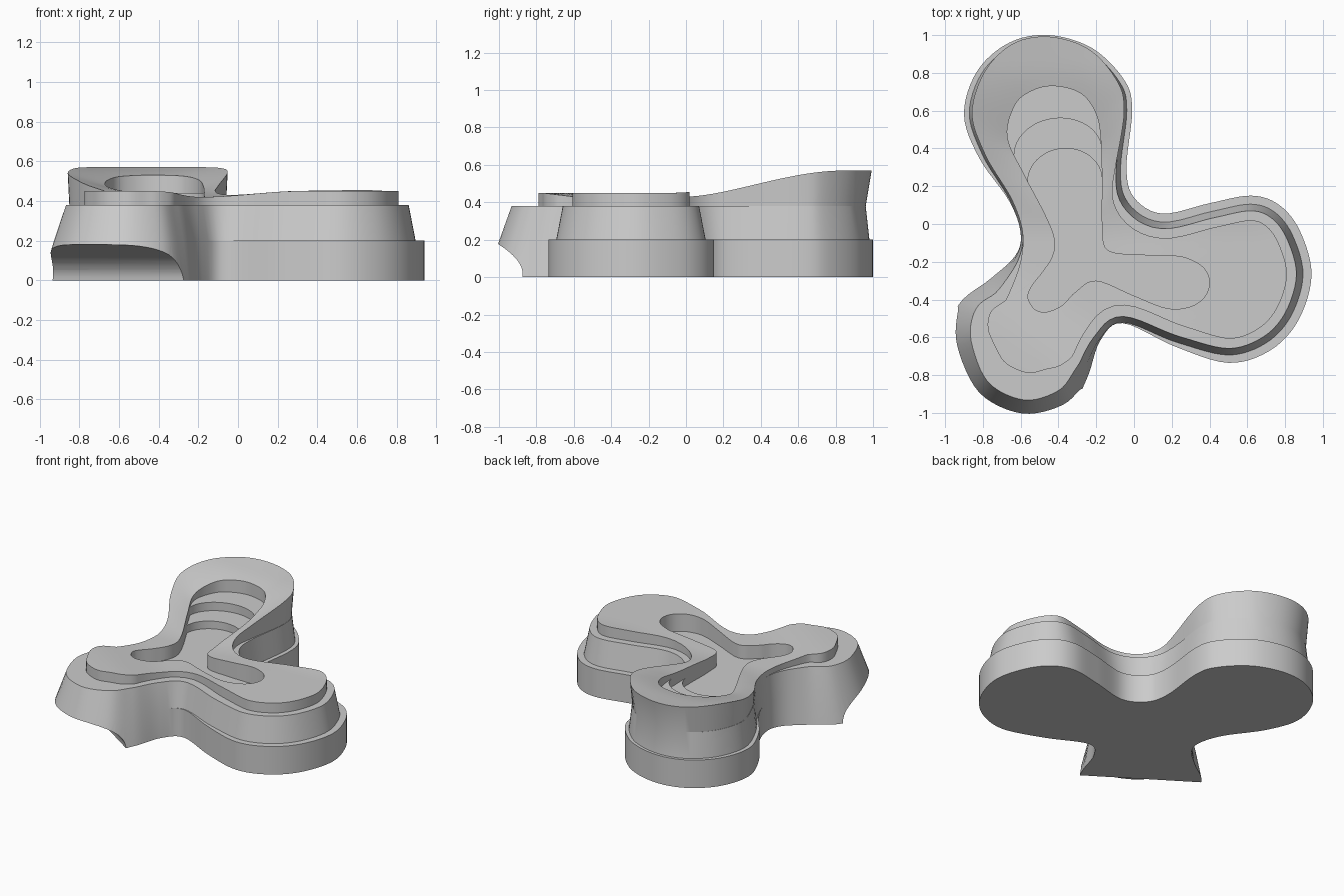
import bpy, bmesh, math
from mathutils import Vector

if "Cube" in bpy.data.objects:
    bpy.data.objects.remove(bpy.data.objects["Cube"])

# Plan, clockwise from the left waist: inset style, outer outline x y, recess outline x y
PLAN = [
    ("C", -.60, -.05, -.42, -.08), ("C", -.66, .12, -.47, .05), ("B", -.82, .35, -.58, .26),
    ("B", -.90, .58, -.67, .46), ("B", -.83, .81, -.63, .63), ("T", -.66, .96, -.54, .705),
    ("T", -.45, 1.0, -.42, .73), ("T", -.22, .93, -.28, .69), ("B", -.05, .76, -.20, .58),
    ("B", -.01, .60, -.175, .43), ("B", -.04, .30, -.17, .20), ("R", 0, .14, -.17, 0),
    ("R", .15, .055, -.14, -.14), ("R", .40, .11, .05, -.165), ("R", .62, .15, .22, -.17),
    ("R", .77, .10, .30, -.19), ("R", .88, -.04, .37, -.235), ("R", .94, -.27, .40, -.31),
    ("R", .87, -.51, .37, -.39), ("R", .72, -.67, .29, -.44), ("R", .50, -.735, .17, -.445),
    ("Q", .22, -.65, 0, -.38), ("M", -.06, -.525, -.20, -.30),
    ("M", -.18, -.62, -.31, -.36), ("G", -.25, -.82, -.38, -.43), ("F", -.36, -1.0, -.46, -.465),
    ("F", -.60, -1.065, -.52, -.455), ("F", -.86, -.94, -.555, -.41), ("H", -.985, -.66, -.56, -.37),
    ("S", -.93, -.43, -.535, -.32), ("S", -.76, -.29, -.48, -.25), ("C", -.63, -.17, -.43, -.17),
]
# Insets of: base top, middle tier bottom, middle tier top, top tier bottom, top tier top
INSET = {
    "C": (0, 0, .01, .01, .01), "B": (0, .028, .048, .05, .042), "T": (0, .02, .04, .04, .008),
    "R": (0, .045, .08, .13, .13), "Q": (0, .025, .06, .12, .12), "M": (0, 0, .03, .09, .09),
    "S": (.04, .04, .085, .16, .16), "G": (.04, .04, .08, .11, .11),
    "F": (.07, .07, .135, .28, .28), "H": (.07, .07, .14, .24, .24),
}
SUB = 6
COUNT = len(PLAN)
AXIS, SIDE = Vector((-.55, -.835, 0)), Vector((.835, -.55, 0))  # front left lobe
LOBE = Vector((-.52, -.52))


def smooth(t):
    t = max(0, min(1, t))
    return t * t * (3 - 2 * t)


def spline(pts):
    out = []
    for i in range(COUNT):
        a, b, c, d = (pts[(i + k) % COUNT] for k in (-1, 0, 1, 2))
        for s in range(SUB):
            t = s / SUB
            out.append(.5 * (2 * b + (c - a) * t + (2 * a - 5 * b + 4 * c - d) * t * t
                             + (3 * b - a - 3 * c + d) * t ** 3))
    return out


def inset(level):
    vals = []
    for i in range(N):
        j, t = divmod(i, SUB)
        a = INSET[PLAN[j][0]][level]
        b = INSET[PLAN[(j + 1) % COUNT][0]][level]
        vals.append(a + (b - a) * t / SUB)
    for _ in range(16):
        vals = [(vals[i - 1] + 2 * vals[i] + vals[(i + 1) % N]) / 4 for i in range(N)]
    out = []
    for i, p in enumerate(outer):
        tan = (outer[(i + 1) % N] - outer[i - 1]).normalized()
        # Plain offset, but towards the lobe centre on the front left lobe
        w = smooth((p.dot(AXIS.xy) - .55) / .25)
        way = Vector((tan.y, -tan.x)).lerp((LOBE - p).normalized(), w).normalized()
        out.append(p + way * vals[i])
    return out


def top_height(p):
    # Low at the middle, gently up to two lobes, sweeping high on the back lobe
    back = smooth((p.y + .1) / .95)
    lobes = max(smooth((p.x + .18) / .5), smooth((p.dot(AXIS.xy) - .5) / .4))
    return .42 + .15 * back + .03 * lobes * (1 - back)


def stair_outline(y_join, y_tip):
    # Recess outline with its back end replaced by a nearer arc
    ids = [i for i, p in enumerate(recess) if p.y > y_join]
    a, b = recess[ids[0]], recess[ids[-1]]
    out = list(recess)
    for k, i in enumerate(ids):
        u = k / (len(ids) - 1)
        ang = math.pi * (1 - u)
        base = a.y + (b.y - a.y) * u
        out[i] = Vector(((a.x + b.x) / 2 + (b.x - a.x) / 2 * math.cos(ang),
                         base + (y_tip - (a.y + b.y) / 2) * math.sin(ang)))
    return out


def flat(pts, z):
    return [(p.x, p.y, z) for p in pts]


def raised(pts, u):
    # The back lobe is slightly dished towards the recess
    return [(p.x, p.y, top_height(p) - .033 * u * smooth((p.y - .05) / .4)) for p in pts]


def make_object(name, bm):
    bmesh.ops.recalc_face_normals(bm, faces=bm.faces)
    me = bpy.data.meshes.new(name)
    bm.to_mesh(me)
    bm.free()
    ob = bpy.data.objects.new(name, me)
    bpy.context.collection.objects.link(ob)
    return ob


outer = spline([Vector(r[1:3]) for r in PLAN])
recess = spline([Vector(r[3:5]) for r in PLAN])
N = len(outer)
rim = inset(4)
step_1, step_2 = stair_outline(.36, .56), stair_outline(.21, .40)

# Base, tapered middle tier and top tier
rings = [flat(outer, 0), flat(inset(0), .2), flat(inset(1), .2),
         flat(inset(2), .38), flat(inset(3), .38)]
# Curved top surface running in to the recess
for k in range(6):
    rings.append(raised([a.lerp(b, k / 5) for a, b in zip(rim, recess)], k / 5))
# Recess wall, two stairs and floor
rings += [flat(recess, .44), flat(step_1, .44), flat(step_1, .38),
          flat(step_2, .38), flat(step_2, .325)]
# The recess wall never rises above the surface around it
for k in range(11, 16):
    rings[k] = [(x, y, min(z, r[2] - .004 * (k - 10))) for (x, y, z), r in zip(rings[k], rings[10])]

bm = bmesh.new()
loops = [[bm.verts.new(p) for p in ring] for ring in rings]
for lo, hi in zip(loops, loops[1:]):
    for i in range(N):
        j = (i + 1) % N
        bm.faces.new((lo[i], lo[j], hi[j], hi[i]))
bm.faces.new(loops[0])
bm.faces.new(loops[-1])
bmesh.ops.remove_doubles(bm, verts=bm.verts, dist=.0005)
body = make_object("tiered_body", bm)

# Arched scoop under the front left lobe
profile = [(.88, -.1)]
for k in range(17):
    a = math.pi / 2 * k / 16
    profile.append((1.2 - .32 * math.cos(a), .18 * math.sin(a)))
profile += [(1.7, .18), (1.7, -.1)]
bm = bmesh.new()
ends = [[bm.verts.new(AXIS * t + SIDE * s + Vector((0, 0, z))) for t, z in profile]
        for s in (-.9, .9)]
for i in range(len(profile)):
    j = (i + 1) % len(profile)
    bm.faces.new((ends[0][i], ends[0][j], ends[1][j], ends[1][i]))
for end in ends:
    bm.faces.new(end)
cutter = make_object("scoop_cutter", bm)
cutter.hide_render = True

bpy.context.view_layer.objects.active = body
body.select_set(True)
mod = body.modifiers.new("scoop", "BOOLEAN")
mod.operation, mod.solver, mod.object = "DIFFERENCE", "EXACT", cutter
bpy.ops.object.modifier_apply(modifier=mod.name)
bpy.data.objects.remove(cutter)
bpy.ops.object.shade_smooth_by_angle(angle=math.radians(30))
